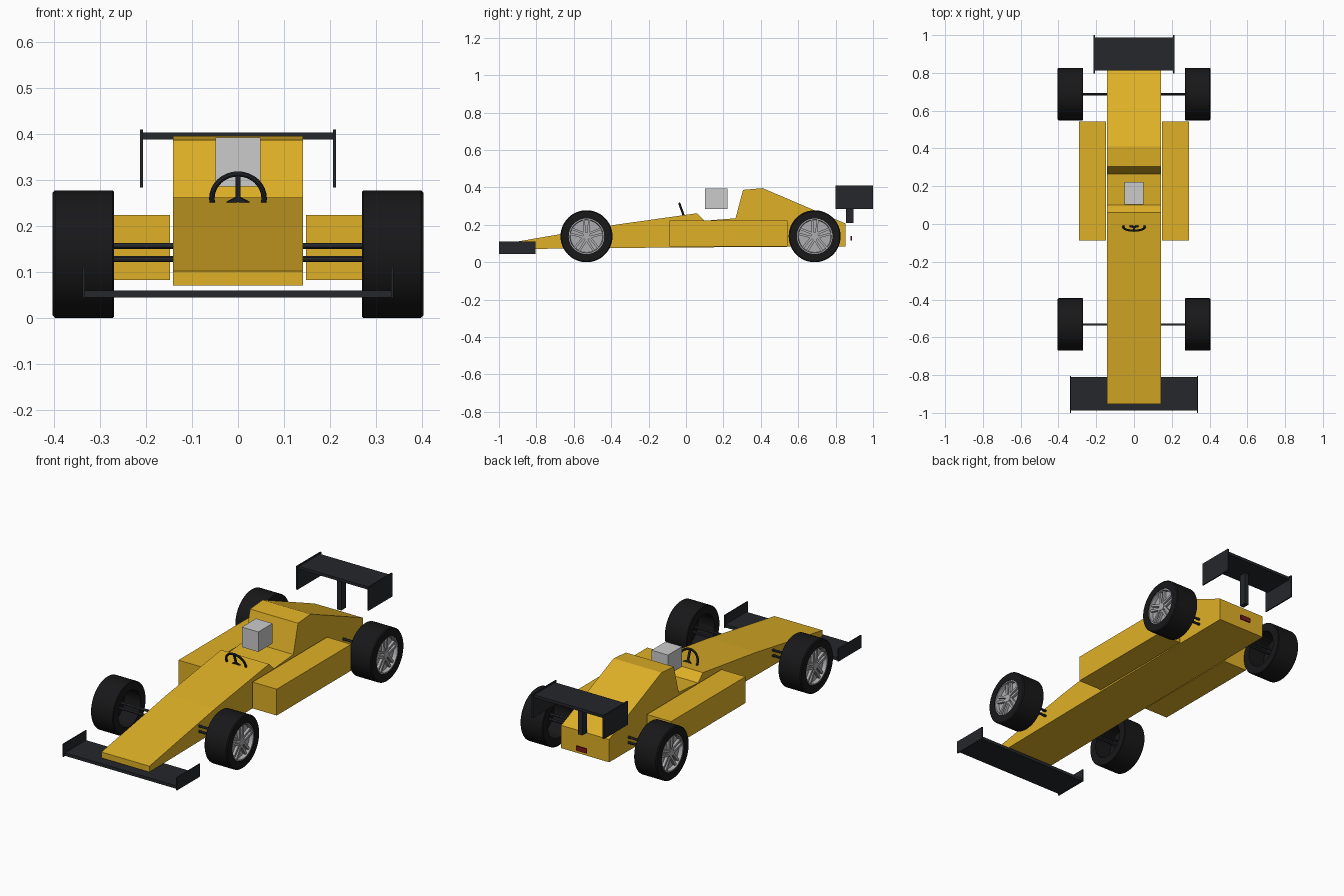
import bpy, bmesh
from math import sin, cos, pi, radians
from mathutils import Matrix, Vector

if "Cube" in bpy.data.objects:
    bpy.data.objects.remove(bpy.data.objects["Cube"])


def material(name, rgb):
    m = bpy.data.materials.new(name)
    m.diffuse_color = (*rgb, 1)
    m.use_nodes = True
    m.node_tree.nodes["Principled BSDF"].inputs["Base Color"].default_value = m.diffuse_color
    return m


GOLD = material("gold", (0.74, 0.44, 0.02))
CARBON = material("carbon", (0.018, 0.02, 0.024))
RUBBER = material("rubber", (0.009, 0.009, 0.01))
ALLOY = material("alloy", (0.42, 0.42, 0.44))
HELMET = material("pale_grey", (0.62, 0.61, 0.64))
RED = material("dark_red", (0.2, 0.01, 0.01))


def finish(name, bm, mat, mirror=False, smooth=False):
    bmesh.ops.recalc_face_normals(bm, faces=bm.faces)
    me = bpy.data.meshes.new(name)
    bm.to_mesh(me)
    bm.free()
    ob = bpy.data.objects.new(name, me)
    bpy.context.collection.objects.link(ob)
    me.materials.append(mat)
    if smooth:
        bpy.ops.object.select_all(action='DESELECT')
        ob.select_set(True)
        bpy.context.view_layer.objects.active = ob
        bpy.ops.object.shade_smooth_by_angle(angle=radians(30))
    if mirror:
        ob.modifiers.new("mirror", 'MIRROR').use_mirror_merge = False
    return ob


def add_box(bm, x, y, z, m=Matrix()):
    size = Matrix.Diagonal((x[1] - x[0], y[1] - y[0], z[1] - z[0], 1))
    mid = Matrix.Translation((sum(x) / 2, sum(y) / 2, sum(z) / 2))
    bmesh.ops.create_cube(bm, size=1, matrix=m @ mid @ size)


def box(name, x, y, z, mat, mirror=False):
    bm = bmesh.new()
    add_box(bm, x, y, z)
    finish(name, bm, mat, mirror)


def add_lathe(bm, profile, m, n=48):
    """Turn a closed (x, radius) loop around the x axis."""
    rings = [[bm.verts.new(m @ Vector((x, r * cos(2 * pi * i / n), r * sin(2 * pi * i / n))))
              for x, r in profile] for i in range(n)]
    k = len(profile)
    for i in range(n):
        a, b = rings[i], rings[(i + 1) % n]
        for j in range(k):
            bm.faces.new((a[j], a[(j + 1) % k], b[(j + 1) % k], b[j]))


def add_rod(bm, r, x0, x1, y, z, n=12):
    m = Matrix.Translation(((x0 + x1) / 2, y, z)) @ Matrix.Rotation(pi / 2, 4, 'Y')
    bmesh.ops.create_cone(bm, cap_ends=True, segments=n, radius1=r, radius2=r,
                          depth=abs(x1 - x0), matrix=m)


# Body: one side profile extruded across the car
profile = [(-0.952, 0.07), (-0.952, 0.102), (-0.395, 0.198), (0.06, 0.262),
           (0.10, 0.222), (0.265, 0.235), (0.305, 0.387), (0.41, 0.396),
           (0.853, 0.207), (0.853, 0.085), (-0.17, 0.078)]
bm = bmesh.new()
face = bm.faces.new([bm.verts.new((-0.142, y, z)) for y, z in profile])
ext = bmesh.ops.extrude_face_region(bm, geom=[face], use_keep_orig=True)
bmesh.ops.translate(bm, vec=(0.284, 0, 0),
                    verts=[v for v in ext["geom"] if isinstance(v, bmesh.types.BMVert)])
finish("body", bm, GOLD)

# Side pods and driver's head block
box("side_pods", (0.148, 0.291), (-0.088, 0.542), (0.083, 0.224), GOLD, True)
box("driver_head", (-0.049, 0.049), (0.102, 0.222), (0.286, 0.393), HELMET)

# Front wing
box("front_wing", (-0.334, 0.334), (-0.988, -0.81), (0.044, 0.06), CARBON)
box("front_wing_endplates", (0.333, 0.339), (-1.0, -0.804), (0.043, 0.111), CARBON, True)

# Rear wing with its pylon, and rear light
box("rear_wing", (-0.209, 0.209), (0.812, 0.988), (0.389, 0.404), CARBON)
box("rear_wing_endplates", (0.207, 0.214), (0.798, 1.0), (0.284, 0.41), CARBON, True)
box("rear_wing_pylon", (-0.0125, 0.0125), (0.856, 0.895), (0.21, 0.392), CARBON)
box("rear_light", (-0.031, 0.031), (0.88, 0.887), (0.115, 0.14), RED)

# Wheels: right side built, left side mirrored
tyre = [(0.27, 0.095), (0.27, 0.136), (0.273, 0.139), (0.399, 0.139),
        (0.404, 0.134), (0.404, 0.095)]
for end, yc in (("front", -0.532), ("rear", 0.688)):
    hub = Matrix.Translation((0, yc, 0.139))
    bm = bmesh.new()
    add_lathe(bm, tyre, hub)
    finish(end + "_tyres", bm, RUBBER, True, True)

    bm = bmesh.new()
    add_rod(bm, 0.0955, 0.366, 0.372, yc, 0.139, 48)
    finish(end + "_wheel_backs", bm, RUBBER, True, True)

    # Rim ring, disc, hub and five split spokes
    bm = bmesh.new()
    add_lathe(bm, [(0.373, 0.085), (0.373, 0.0955), (0.401, 0.0955), (0.401, 0.089)], hub)
    add_rod(bm, 0.09, 0.373, 0.38, yc, 0.139, 48)
    add_rod(bm, 0.02, 0.38, 0.396, yc, 0.139, 24)
    for i in range(5):
        turn = hub @ Matrix.Rotation(2 * pi * i / 5, 4, 'X')
        for s in (-1, 1):
            add_box(bm, (0.38, 0.394), (-0.006, 0.006), (0.012, 0.09),
                    turn @ Matrix.Translation((0, s * 0.009, 0)) @ Matrix.Rotation(-s * 0.06, 4, 'X'))
    finish(end + "_rims", bm, ALLOY, True, True)

    # Two suspension rods per side
    bm = bmesh.new()
    for z in (0.128, 0.157):
        add_rod(bm, 0.0065, 0.13, 0.368, yc, z)
    finish(end + "_suspension", bm, CARBON, True, True)

# Steering wheel: ring and three spokes, leaning forward
bm = bmesh.new()
tilt = Matrix.Translation((0, -0.016, 0.26)) @ Matrix.Rotation(radians(20), 4, 'X')
upright = tilt @ Matrix.Rotation(pi / 2, 4, 'Z')
add_lathe(bm, [(0.006 * cos(pi * i / 4), 0.057 + 0.006 * sin(pi * i / 4)) for i in range(8)],
          upright, 32)
for i in range(3):
    add_box(bm, (-0.005, 0.005), (-0.004, 0.004), (0, 0.055),
            tilt @ Matrix.Rotation(2 * pi * i / 3, 4, 'Y'))
finish("steering_wheel", bm, CARBON, smooth=True)
